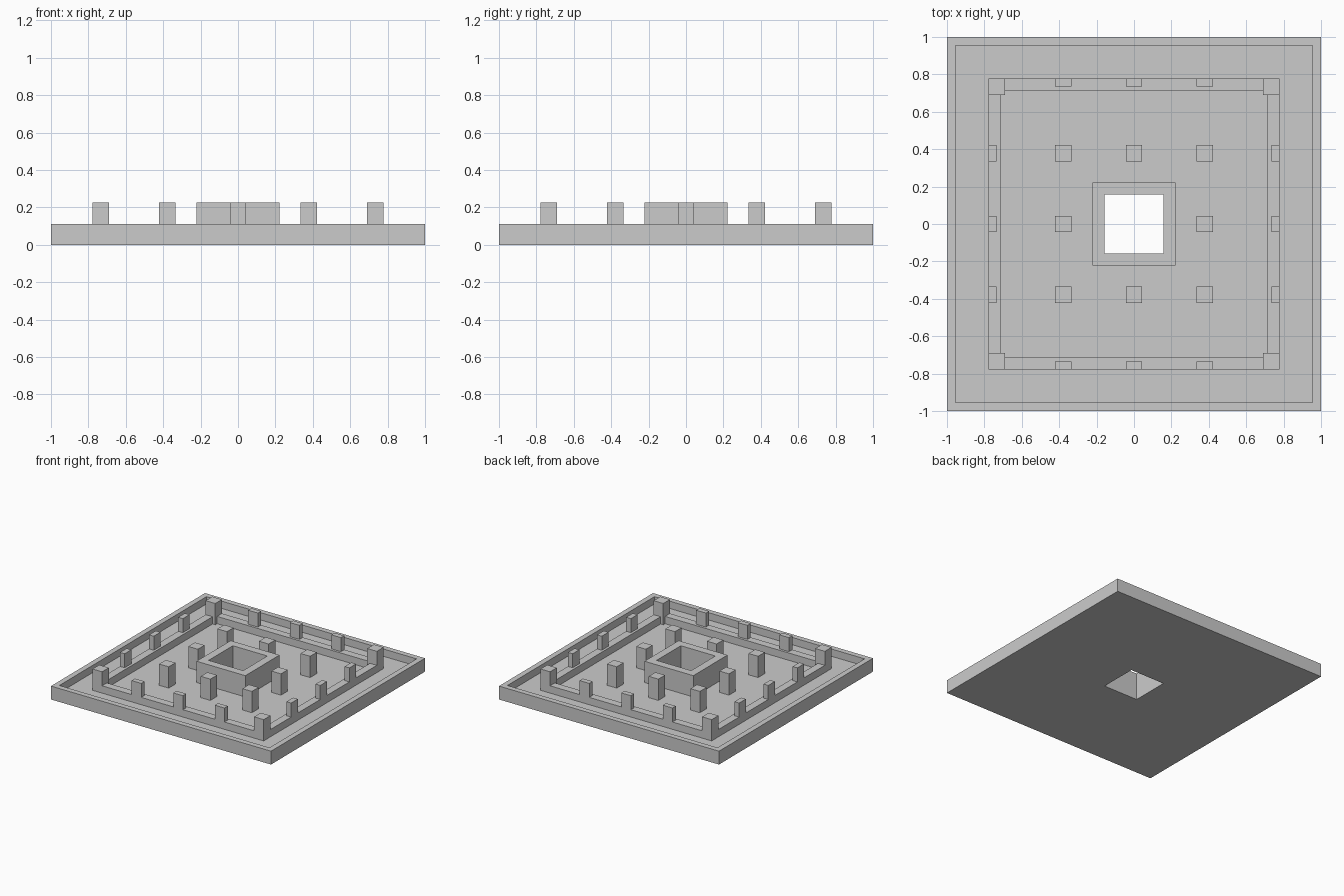
import bpy, bmesh

if "Cube" in bpy.data.objects:
    bpy.data.objects.remove(bpy.data.objects["Cube"])

FLOOR, RIM, TOP = 0.05, 0.11, 0.225


def make_object(name, bm):
    bmesh.ops.recalc_face_normals(bm, faces=bm.faces[:])
    mesh = bpy.data.meshes.new(name)
    bm.to_mesh(mesh)
    bm.free()
    obj = bpy.data.objects.new(name, mesh)
    bpy.context.collection.objects.link(obj)
    return obj


def square_sweep(name, profile):
    """Sweep a closed (half-width, z) profile around a square."""
    bm = bmesh.new()
    loops = [[bm.verts.new((sx * r, sy * r, z))
              for sx, sy in ((-1, -1), (1, -1), (1, 1), (-1, 1))]
             for r, z in profile]
    for i, a in enumerate(loops):
        b = loops[(i + 1) % len(loops)]
        for k in range(4):
            n = (k + 1) % 4
            bm.faces.new((a[k], a[n], b[n], b[k]))
    return make_object(name, bm)


def block(name, x, y, sx, sy, z0, z1):
    bm = bmesh.new()
    bmesh.ops.create_cube(bm, size=1)
    bmesh.ops.scale(bm, vec=(sx, sy, z1 - z0), verts=bm.verts[:])
    obj = make_object(name, bm)
    obj.location = (x, y, (z0 + z1) / 2)
    return obj


# Plate with outer rim, inner wall ring and central square tube
square_sweep("base_plate", [
    (0.157, 0), (1, 0), (1, RIM), (0.955, RIM), (0.955, FLOOR),
    (0.778, FLOOR), (0.778, RIM), (0.715, RIM), (0.715, FLOOR),
    (0.222, FLOOR), (0.222, TOP), (0.157, TOP)])

W = 0.087
GRID = (-0.378, 0, 0.378)

# Free-standing posts around the tube
for x in GRID:
    for y in GRID:
        if x or y:
            block("inner_post", x, y, W, W, FLOOR, TOP)

for s in (-1, 1):
    # Corner posts of the wall ring
    for t in (-1, 1):
        block("corner_post", s * 0.7345, t * 0.7345, W, W, FLOOR, TOP)
    # Half-depth posts on top of the wall ring
    for p in GRID:
        block("wall_post_x", s * 0.7565, p, 0.043, W, RIM, TOP)
        block("wall_post_y", p, s * 0.7565, W, 0.043, RIM, TOP)
